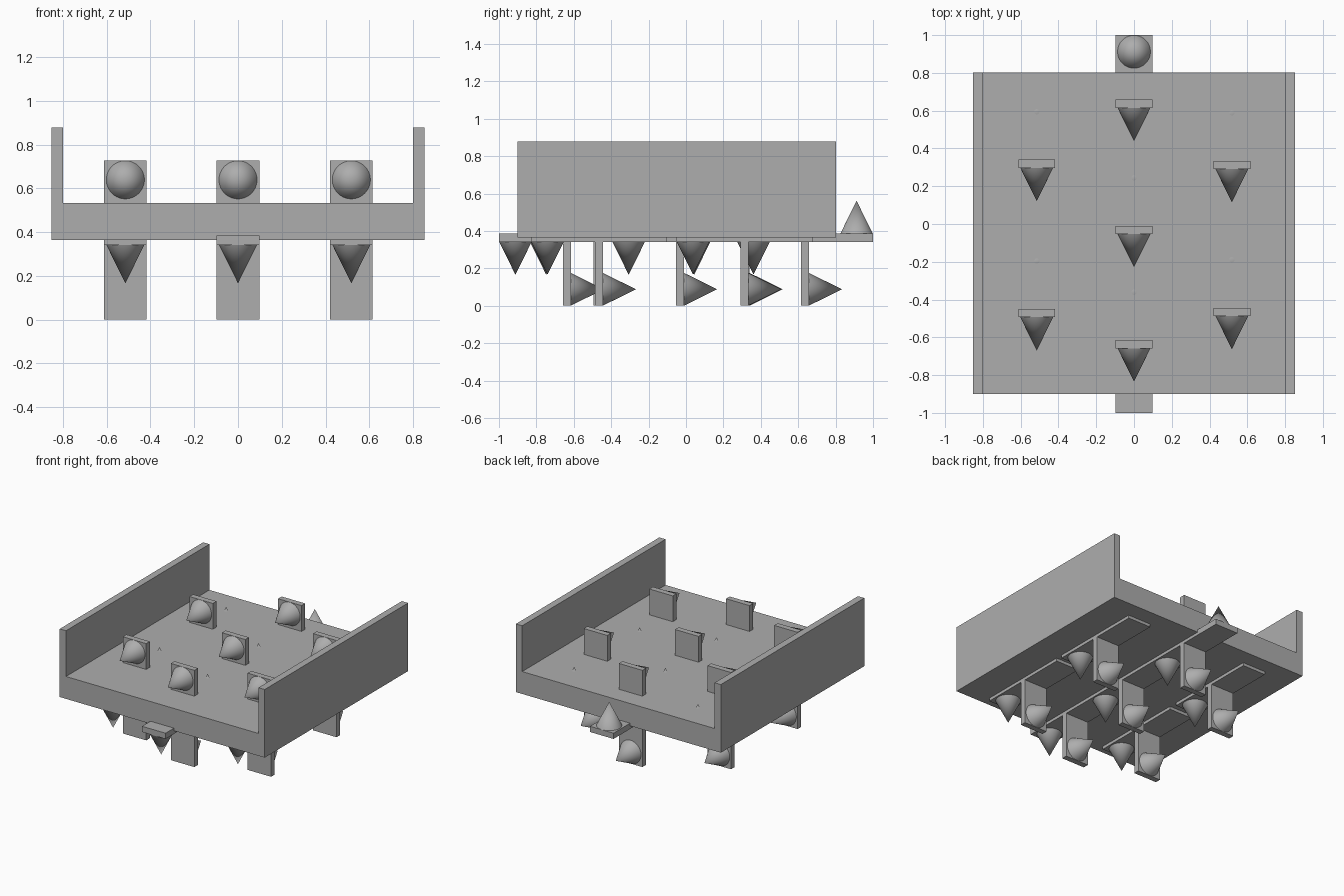
import bpy, bmesh, math
from mathutils import Matrix, Vector

if "Cube" in bpy.data.objects:
    bpy.data.objects.remove(bpy.data.objects["Cube"])

grey = bpy.data.materials.new("plain_grey")
grey.diffuse_color = (0.42, 0.42, 0.42, 1)
grey.use_nodes = True
grey.node_tree.nodes["Principled BSDF"].inputs["Base Color"].default_value = grey.diffuse_color

AXIS_Z = 0.3635      # height of the centre of each spiked cross
ARM = 0.3635         # arm length from centre
HALF_T = 0.0215      # half plate thickness
HALF_W = 0.0975      # half plate width
R = 0.087            # cone radius
SPIKE = 0.176        # cone length


def make_object(name, bm):
    bmesh.ops.recalc_face_normals(bm, faces=bm.faces[:])
    me = bpy.data.meshes.new(name)
    bm.to_mesh(me)
    bm.free()
    me.materials.append(grey)
    ob = bpy.data.objects.new(name, me)
    bpy.context.collection.objects.link(ob)
    return ob


# Tray: U-shaped profile extruded along y
bm = bmesh.new()
half = [(0.852, 0.365), (0.852, 0.877), (0.80, 0.877), (0.80, 0.533)]
outline = half + [(-x, z) for x, z in reversed(half)]
face = bm.faces.new([bm.verts.new((x, -0.9, z)) for x, z in outline])
new = bmesh.ops.extrude_face_region(bm, geom=[face])["geom"]
bmesh.ops.translate(bm, vec=(0, 1.703, 0),
                    verts=[v for v in new if isinstance(v, bmesh.types.BMVert)])
make_object("tray", bm)


# Spiked cross: plus-shaped plate extruded along x, one cone per arm
def cross_mesh():
    bm = bmesh.new()
    pts = []
    for k in range(4):
        turn = Matrix.Rotation(math.radians(90 * k), 4, 'X')
        for y, z in ((HALF_T, HALF_T), (HALF_T, ARM), (-HALF_T, ARM)):
            pts.append(turn @ Vector((-HALF_W, y, z)))
    face = bm.faces.new([bm.verts.new(p) for p in pts])
    new = bmesh.ops.extrude_face_region(bm, geom=[face])["geom"]
    bmesh.ops.translate(bm, vec=(2 * HALF_W, 0, 0),
                        verts=[v for v in new if isinstance(v, bmesh.types.BMVert)])
    for k in range(4):
        m = (Matrix.Rotation(math.radians(90 * k), 4, 'X')
             @ Matrix.Translation((0, -HALF_T - SPIKE / 2, ARM - R - 0.001))
             @ Matrix.Rotation(math.radians(90), 4, 'X'))
        bmesh.ops.create_cone(bm, cap_ends=True, segments=64, radius1=R,
                              radius2=0, depth=SPIKE, matrix=m)
    return bm


# Seven crosses: three in the middle row, two on each side
first = make_object("spiked_cross", cross_mesh())
bpy.context.view_layer.objects.active = first
first.select_set(True)
bpy.ops.object.shade_smooth_by_angle(angle=math.radians(40))
places = [(0, 0.6365), (0, -0.031), (0, -0.6365),
          (-0.515, 0.319), (-0.515, -0.472),
          (0.518, 0.313), (0.518, -0.465)]
for i, (x, y) in enumerate(places):
    ob = first
    if i:
        ob = first.copy()
        ob.name = f"spiked_cross_{i}"
        bpy.context.collection.objects.link(ob)
    ob.location = (x, y, AXIS_Z)
